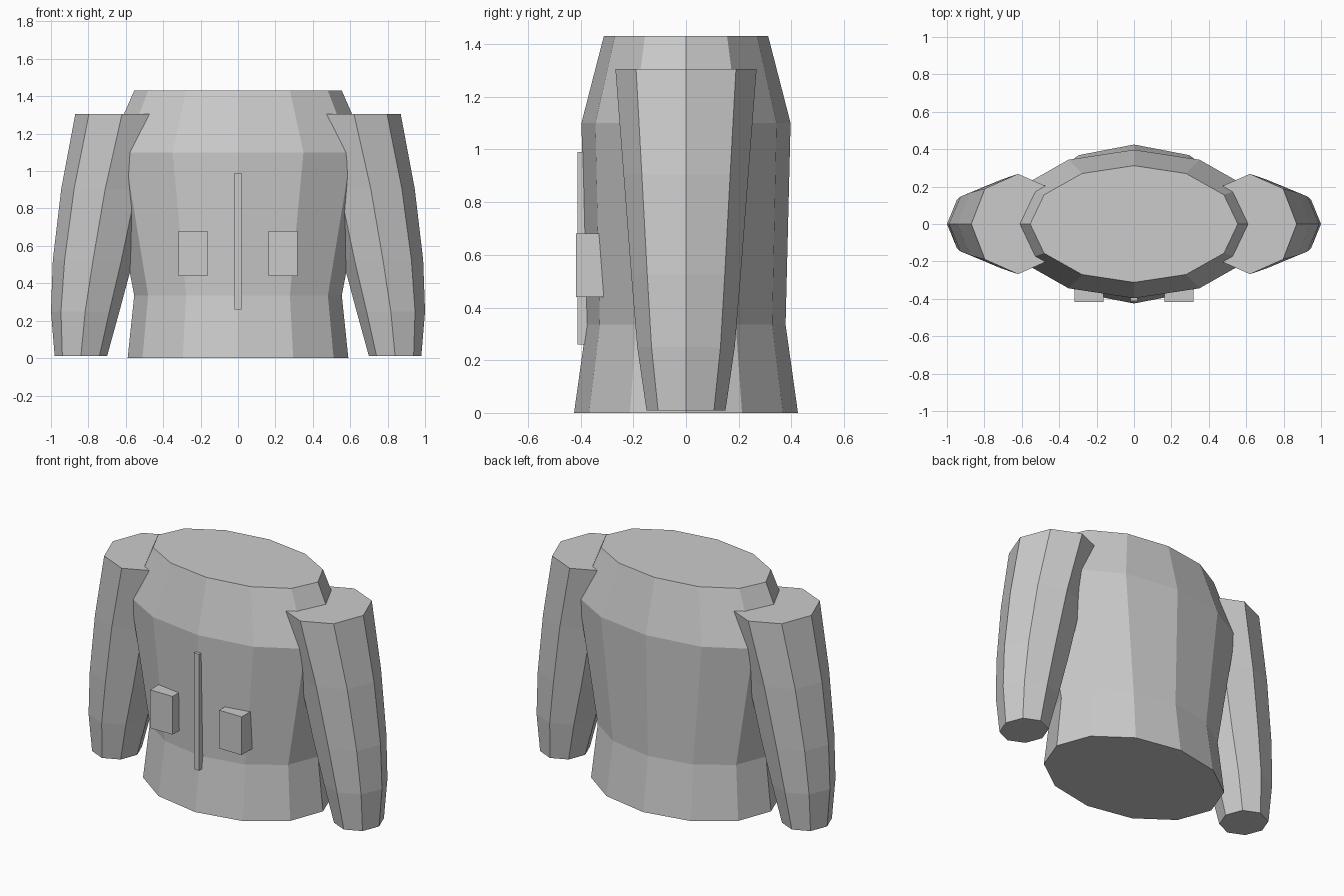
import bpy
import bmesh
from math import cos, sin, tau

cube = bpy.data.objects.get("Cube")
if cube:
    bpy.data.objects.remove(cube, do_unlink=True)

# Single cloth colour
grey = bpy.data.materials.new("light grey cloth")
grey.use_nodes = True
colour = (0.6, 0.6, 0.6, 1)
grey.diffuse_color = colour
grey.node_tree.nodes["Principled BSDF"].inputs["Base Color"].default_value = colour


def finish(name, bm):
    bmesh.ops.recalc_face_normals(bm, faces=bm.faces)
    mesh = bpy.data.meshes.new(name)
    bm.to_mesh(mesh)
    bm.free()
    mesh.materials.append(grey)
    obj = bpy.data.objects.new(name, mesh)
    bpy.context.collection.objects.link(obj)
    return obj


def loft(name, sides, rings, side=1):
    """Capped tube through elliptical rings (z, centre x, radius x, radius y)."""
    bm = bmesh.new()
    loops = []
    for z, cx, rx, ry in rings:
        angles = [tau * i / sides for i in range(sides)]
        loops.append([bm.verts.new((side * (cx + rx * cos(a)), ry * sin(a), z))
                      for a in angles])
    for low, high in zip(loops, loops[1:]):
        for i in range(sides):
            j = (i + 1) % sides
            bm.faces.new((low[i], low[j], high[j], high[i]))
    bm.faces.new(loops[0])
    bm.faces.new(loops[-1])
    return finish(name, bm)


def box(name, low, high):
    bm = bmesh.new()
    bmesh.ops.create_cube(bm, size=1)
    for v in bm.verts:
        v.co = [b if c > 0 else a for c, a, b in zip(v.co, low, high)]
    return finish(name, bm)


# Jacket body: flared hem, waist, chest, sloping shoulders
loft("jacket_body", 12, [
    (0, 0, 0.59, 0.425),
    (0.335, 0, 0.555, 0.378),
    (1.1, 0, 0.70, 0.397),
    (1.43, 0, 0.555, 0.312),
])

# Sleeves curve outward, then taper to the cuff
sleeve = [
    (0.01, 0.84, 0.14, 0.15),
    (0.25, 0.817, 0.183, 0.185),
    (0.525, 0.775, 0.215, 0.208),
    (0.905, 0.71, 0.235, 0.237),
    (1.305, 0.62, 0.25, 0.268),
]
for label, side in (("left", 1), ("right", -1)):
    loft(label + "_sleeve", 8, sleeve, side)
    # Patch pocket set into the front
    x = sorted((side * 0.162, side * 0.318))
    box(label + "_pocket", (x[0], -0.418, 0.44), (x[1], -0.27, 0.68))

# Front fastening strip
box("front_zip", (-0.018, -0.412, 0.26), (0.018, -0.36, 0.99))
